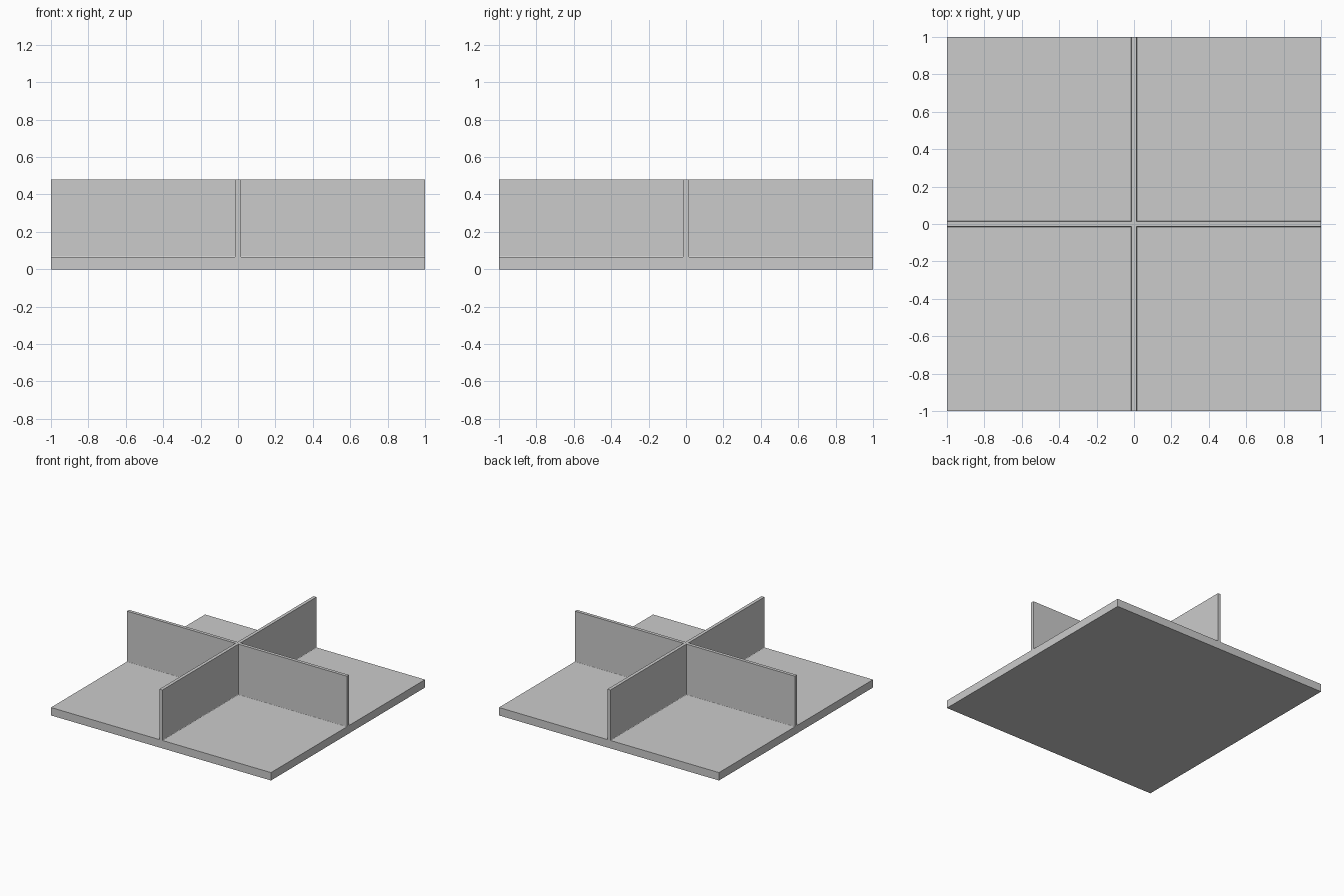
import bpy
import bmesh
import math

cube = bpy.data.objects.get("Cube")
if cube:
    bpy.data.objects.remove(cube, do_unlink=True)

BASE_TOP = 0.065
HEIGHT = 0.48
HALF_WALL = 0.0135   # half thickness of the dividers
FILLET = 0.006       # small rounding where the dividers meet the base
STEPS = 4

# Plain grey material
grey = bpy.data.materials.new("plain_grey")
grey.use_nodes = True
colour = (0.6, 0.6, 0.6, 1)
grey.diffuse_color = colour
grey.node_tree.nodes["Principled BSDF"].inputs["Base Color"].default_value = colour


def add_object(name, bm):
    bmesh.ops.recalc_face_normals(bm, faces=bm.faces)
    mesh = bpy.data.meshes.new(name)
    bm.to_mesh(mesh)
    bm.free()
    mesh.materials.append(grey)
    obj = bpy.data.objects.new(name, mesh)
    bpy.context.collection.objects.link(obj)
    return obj


def cross_outline(h):
    """Plus-shaped outline with arms of half width h reaching the base edges."""
    arm = [(h, h), (1, h), (1, -h)]
    points = []
    for quarter in range(4):
        a = -quarter * math.pi / 2
        c, s = math.cos(a), math.sin(a)
        points += [(x * c - y * s, x * s + y * c) for x, y in arm]
    return points


# Square base plate
bm = bmesh.new()
bmesh.ops.create_cube(bm, size=1)
bmesh.ops.scale(bm, vec=(2, 2, BASE_TOP), verts=bm.verts)
bmesh.ops.translate(bm, vec=(0, 0, BASE_TOP / 2), verts=bm.verts)
add_object("base_plate", bm)

# Crossed dividers: stacked outlines, flared at the foot by the fillet
levels = []
for i in range(STEPS + 1):
    a = i / STEPS * math.pi / 2
    levels.append((HALF_WALL + FILLET * (1 - math.sin(a)),
                   BASE_TOP + FILLET * (1 - math.cos(a))))
levels.append((HALF_WALL, HEIGHT))

bm = bmesh.new()
rings = [[bm.verts.new((x, y, z)) for x, y in cross_outline(h)] for h, z in levels]
for low, high in zip(rings, rings[1:]):
    for i in range(len(low)):
        j = (i + 1) % len(low)
        bm.faces.new((low[i], low[j], high[j], high[i]))
bm.faces.new(rings[-1])
add_object("crossed_dividers", bm)
